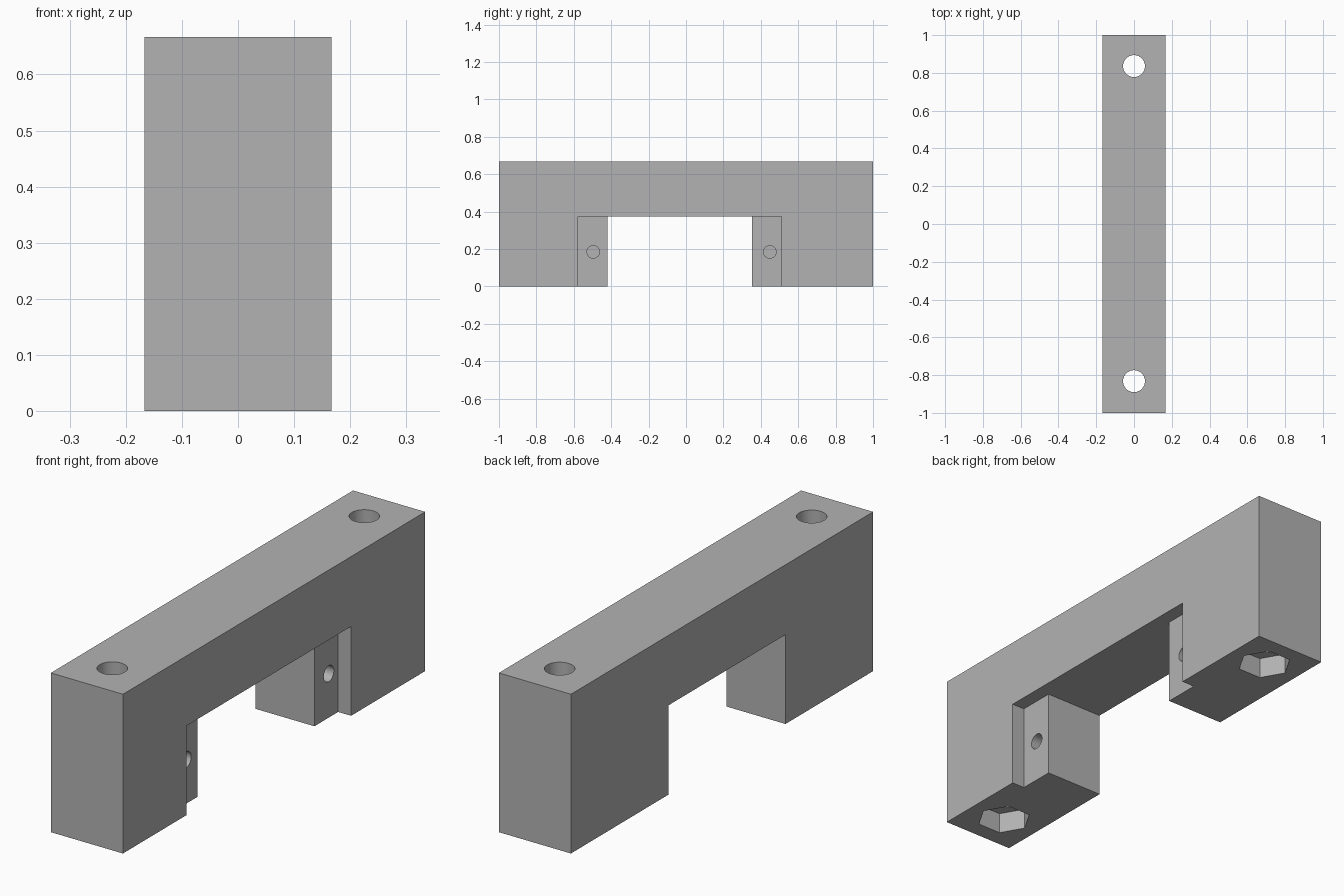
import bpy
import bmesh
from math import pi
from mathutils import Matrix, Vector

if "Cube" in bpy.data.objects:
    bpy.data.objects.remove(bpy.data.objects["Cube"], do_unlink=True)

HALF_W, HEIGHT = 0.167, 0.667
OPEN_TOP = 0.374                 # underside of the bridge
INNER = (-0.42, 0.353)           # inner faces of the legs
RECESS = (-0.578, 0.51)          # outer limits of the side recesses
RECESS_X = 0.107                 # depth plane of the recesses

grey = bpy.data.materials.new("plain grey")
grey.use_nodes = True
colour = (0.45, 0.45, 0.45, 1)
grey.diffuse_color = colour
grey.node_tree.nodes["Principled BSDF"].inputs["Base Color"].default_value = colour


def finish(name, bm):
    mesh = bpy.data.meshes.new(name)
    bmesh.ops.recalc_face_normals(bm, faces=bm.faces)
    bm.to_mesh(mesh)
    bm.free()
    mesh.materials.append(grey)
    obj = bpy.data.objects.new(name, mesh)
    bpy.context.collection.objects.link(obj)
    return obj


def box(name, low, high):
    low, high = Vector(low), Vector(high)
    bm = bmesh.new()
    place = Matrix.Translation((low + high) / 2) @ Matrix.Diagonal((*(high - low), 1))
    bmesh.ops.create_cube(bm, size=1, matrix=place)
    return finish(name, bm)


def prism(name, centre, radius, length, sides, turn=Matrix()):
    bm = bmesh.new()
    bmesh.ops.create_cone(bm, cap_ends=True, segments=sides, radius1=radius,
                          radius2=radius, depth=length,
                          matrix=Matrix.Translation(centre) @ turn)
    return finish(name, bm)


def cut(target, cutter):
    cutter.hide_render = True
    mod = target.modifiers.new("cut", "BOOLEAN")
    mod.operation = "DIFFERENCE"
    mod.solver = "EXACT"
    mod.object = cutter
    bpy.context.view_layer.objects.active = target
    bpy.ops.object.modifier_apply(modifier=mod.name)
    bpy.data.objects.remove(cutter, do_unlink=True)


# Bridge block: arch profile extruded across its width
bm = bmesh.new()
profile = [(-1, 0), (INNER[0], 0), (INNER[0], OPEN_TOP), (INNER[1], OPEN_TOP),
           (INNER[1], 0), (1, 0), (1, HEIGHT), (-1, HEIGHT)]
face = bm.faces.new([bm.verts.new((-HALF_W, y, z)) for y, z in profile])
side = bmesh.ops.extrude_face_region(bm, geom=[face])
bmesh.ops.translate(bm, vec=(2 * HALF_W, 0, 0),
                    verts=[v for v in side["geom"] if isinstance(v, bmesh.types.BMVert)])
bridge = finish("bridge_block", bm)

# Shallow recesses on the inner corners of both legs
cut(bridge, box("recess_cutter", (RECESS_X, RECESS[0], -0.1),
                (0.3, RECESS[1], OPEN_TOP)))

# Vertical bolt holes with hexagonal nut pockets underneath
for y in (-0.832, 0.836):
    cut(bridge, prism("bolt_cutter", (0, y, 0.33), 0.058, 1, 48))
    cut(bridge, prism("nut_cutter", (0, y, 0), 0.11, 0.18, 6,
                      Matrix.Rotation(pi / 2, 4, "Z")))

# Blind screw holes in the recesses
for y in (-0.496, 0.448):
    cut(bridge, prism("screw_cutter", (RECESS_X, y, 0.184), 0.0335, 0.36, 32,
                      Matrix.Rotation(pi / 2, 4, "Y")))

bpy.ops.object.select_all(action="DESELECT")
bridge.select_set(True)
bpy.context.view_layer.objects.active = bridge
bpy.ops.object.shade_smooth_by_angle(angle=pi / 6)
